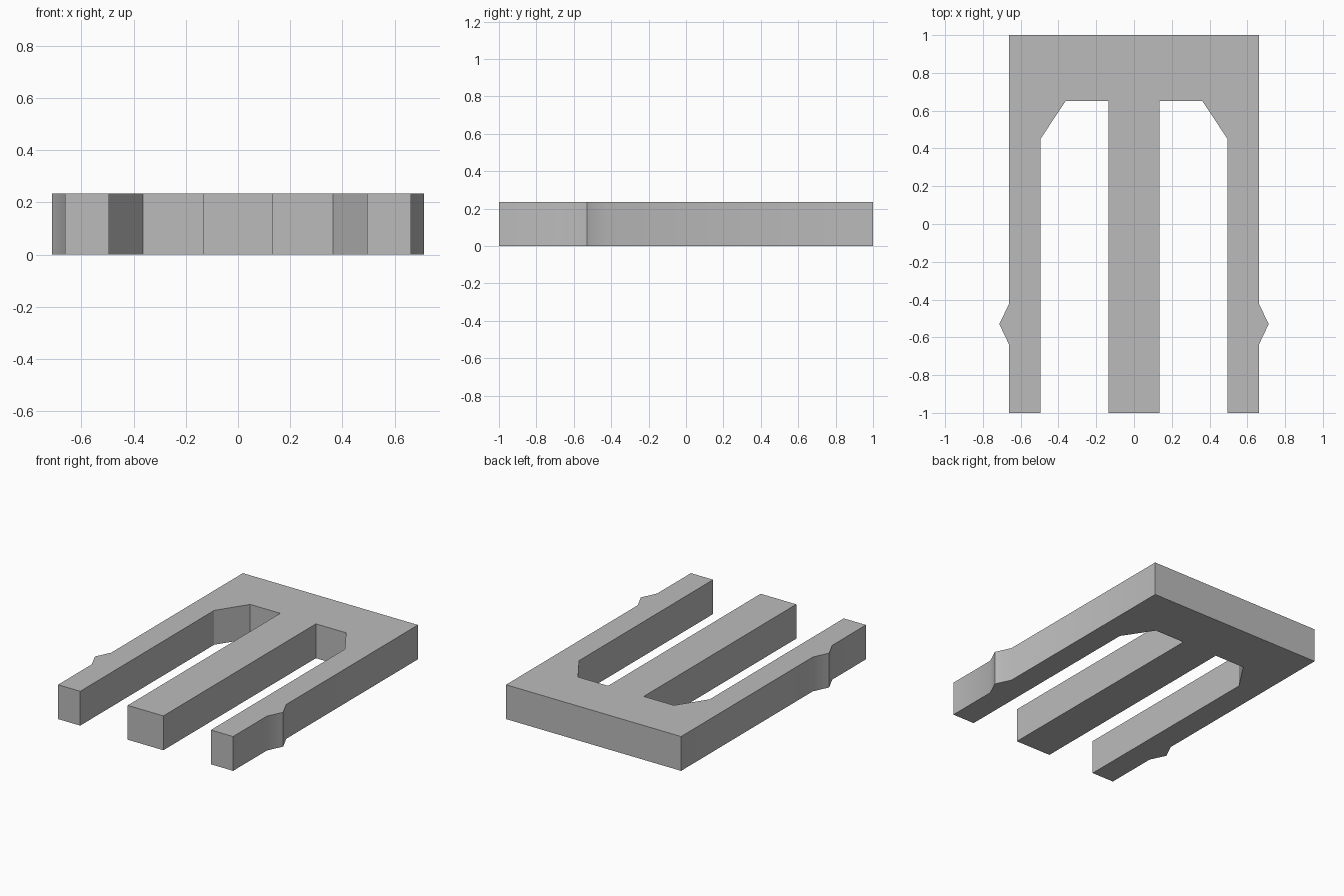
import bpy
import bmesh
import math

HEIGHT = 0.235

cube = bpy.data.objects.get("Cube")
if cube:
    bpy.data.objects.remove(cube, do_unlink=True)

grey = bpy.data.materials.new("light grey plastic")
grey.use_nodes = True
colour = (0.5, 0.5, 0.5, 1)
grey.diffuse_color = colour
grey.node_tree.nodes["Principled BSDF"].inputs["Base Color"].default_value = colour

# Left half of the outline, from the middle prong out round to the back corner
half = [
    (0.135, -1), (0.135, 0.65),                 # middle prong
    (0.363, 0.65), (0.495, 0.45),               # gusset in the slot corner
    (0.495, -1), (0.663, -1),                   # side prong tip
    (0.663, -0.635), (0.713, -0.53), (0.663, -0.425),  # catch bump
    (0.663, 1),                                 # back corner
]
outline = half + [(-x, y) for x, y in reversed(half)]

# Three-pronged clip body, extruded from the mirrored outline
bm = bmesh.new()
base = bm.faces.new([bm.verts.new((x, y, 0)) for x, y in outline])
top = bmesh.ops.extrude_face_region(bm, geom=[base], use_keep_orig=True)
bmesh.ops.translate(
    bm, vec=(0, 0, HEIGHT),
    verts=[v for v in top["geom"] if isinstance(v, bmesh.types.BMVert)])
bmesh.ops.recalc_face_normals(bm, faces=bm.faces)

mesh = bpy.data.meshes.new("clip_body")
bm.to_mesh(mesh)
bm.free()
mesh.materials.append(grey)
body = bpy.data.objects.new("clip_body", mesh)
bpy.context.collection.objects.link(body)

# Soft shading at the foot of each bump, crisp edges elsewhere
bpy.ops.object.select_all(action="DESELECT")
body.select_set(True)
bpy.context.view_layer.objects.active = body
bpy.ops.object.shade_smooth_by_angle(angle=math.radians(30))
